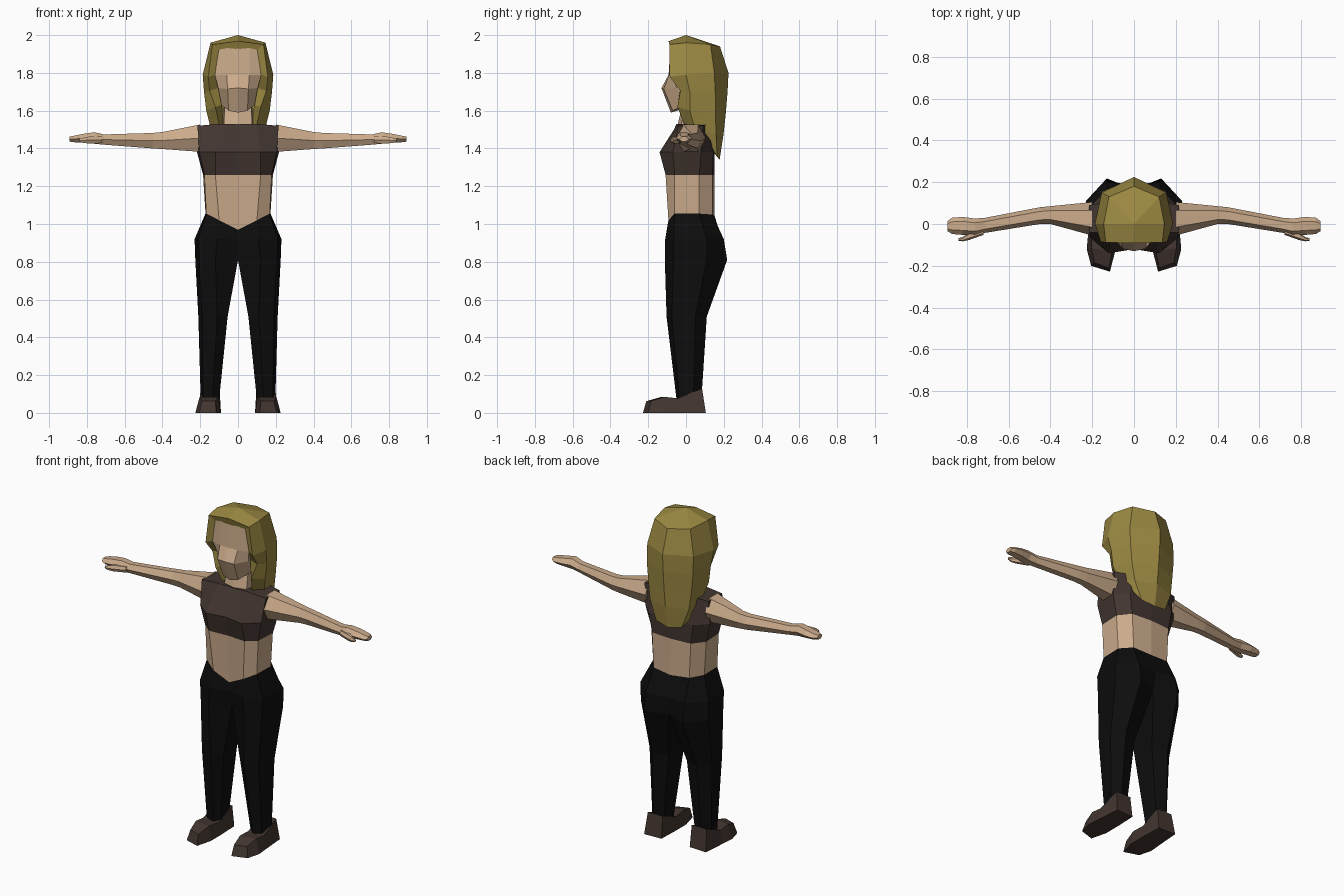
import bpy, bmesh


def material(name, rgb):
    m = bpy.data.materials.new(name)
    m.diffuse_color = (*rgb, 1)
    return m


SKIN = material("skin", (0.60, 0.41, 0.26))
HAIR = material("blonde hair", (0.33, 0.25, 0.055))
BROWN = material("dark brown", (0.055, 0.036, 0.030))
BLACK = material("black cloth", (0.004, 0.004, 0.004))


def loft(bm, rows, closed=False, cap_start=False, cap_end=False):
    """Join rows of points with quads."""
    vs = [[bm.verts.new(p) for p in row] for row in rows]
    n = len(rows[0])
    for a, b in zip(vs, vs[1:]):
        for i in range(n if closed else n - 1):
            j = (i + 1) % n
            bm.faces.new((a[i], a[j], b[j], b[i]))
    if cap_start:
        bm.faces.new(vs[0][::-1])
    if cap_end:
        bm.faces.new(vs[-1])


def part(name, mat, *lofts):
    """Build one half (x >= 0) and mirror it."""
    bm = bmesh.new()
    for rows, opts in lofts:
        loft(bm, rows, **opts)
    bmesh.ops.remove_doubles(bm, verts=bm.verts, dist=0.0005)
    bmesh.ops.recalc_face_normals(bm, faces=bm.faces)
    me = bpy.data.meshes.new(name)
    bm.to_mesh(me)
    bm.free()
    me.materials.append(mat)
    ob = bpy.data.objects.new(name, me)
    bpy.context.collection.objects.link(ob)
    ob.modifiers.new("mirror", 'MIRROR').merge_threshold = 0.001
    return ob


def level(z, *xy):
    return [(x, y, z) for x, y in xy]


# Shared body rows, from front centre round to back centre
waist = [(0, -.085, .97), (.10, -.093, 1.02), (.168, -.06, 1.055),
         (.172, .07, 1.055), (.12, .14, 1.05), (0, .152, 1.04)]
hem = level(1.26, (0, -.10), (.12, -.108), (.178, -.06), (.185, .07), (.13, .14), (0, .15))
bust = level(1.38, (0, -.12), (.12, -.14), (.205, -.07), (.217, .08), (.15, .145), (0, .15))
shoulder = [(0, -.05, 1.53), (.10, -.045, 1.53), (.215, -.04, 1.52),
            (.215, .09, 1.52), (.10, .11, 1.53), (0, .105, 1.53)]

part("midriff", SKIN, ([waist, hem], {}))
part("crop_top", BROWN, ([hem, bust, shoulder], dict(cap_end=True)))

# Trousers: pelvis, then a closed tube for the leg
hip = level(.92, (0, -.09), (.11, -.11), (.21, -.065), (.23, .11), (.13, .20), (0, .19))
crotch = level(.81, (0, -.06), (.12, -.112), (.205, -.065), (.226, .11), (.13, .218), (0, .165))
knee = level(.51, (.055, -.06), (.11, -.103), (.19, -.075), (.21, .05), (.15, .11), (.062, .08))
ankle = [(.10, -.02, .07), (.135, -.05, .07), (.185, -.035, .08),
         (.198, .04, .09), (.16, .084, .11), (.105, .065, .10)]
part("trousers", BLACK, ([waist, hip, crotch], {}),
     ([crotch, knee, ankle], dict(closed=True, cap_end=True)))

# Shoes, from toe to heel
part("shoes", BROWN, ([
    [(.115, -.228, 0), (.12, -.21, .062), (.19, -.185, .062), (.205, -.2, 0)],
    [(.09, -.13, 0), (.105, -.13, .085), (.203, -.115, .085), (.226, -.12, 0)],
    [(.09, -.04, 0), (.10, -.045, .077), (.203, -.045, .077), (.218, -.03, 0)],
    [(.095, .10, 0), (.098, .085, .13), (.197, .085, .13), (.208, .105, 0)],
], dict(closed=True, cap_start=True, cap_end=True)))


# Arms and hands
def arm_ring(x, y0, y1, z0, z1):
    d, zm = (y1 - y0) * .25, (z0 + z1) / 2
    return [(x, y0, zm), (x, y0 + d, z1), (x, y1 - d, z1),
            (x, y1, zm), (x, y1 - d, z0), (x, y0 + d, z0)]


part("arms", SKIN, ([arm_ring(*r) for r in (
    (.20, -.055, .105, 1.382, 1.527),
    (.40, .0, .085, 1.397, 1.487),
    (.45, .0, .08, 1.400, 1.482),
    (.71, -.042, .03, 1.420, 1.474),
    (.76, -.055, .026, 1.425, 1.486),
    (.82, -.052, .034, 1.430, 1.477),
    (.87, -.048, .03, 1.433, 1.467),
    (.892, -.034, .014, 1.436, 1.462),
)], dict(closed=True, cap_start=True, cap_end=True)))
part("thumbs", SKIN, ([arm_ring(*r) for r in (
    (.72, -.052, -.02, 1.428, 1.462),
    (.79, -.077, -.04, 1.426, 1.462),
    (.82, -.083, -.063, 1.430, 1.456),
    (.84, -.08, -.068, 1.436, 1.45),
)], dict(closed=True, cap_start=True, cap_end=True)))

# Neck and head
part("neck", SKIN, ([
    level(1.50, (0, -.05), (.075, -.03), (.085, .05), (0, .10)),
    level(1.65, (0, -.015), (.07, .0), (.075, .05), (0, .09)),
], {}))
part("head", SKIN, ([
    level(1.94, (0, -.083), (.06, -.082), (.10, -.075), (.10, .05), (0, .10)),
    level(1.79, (0, -.092), (.06, -.09), (.122, -.07), (.13, .05), (0, .12)),
    [(0, -.13, 1.72), (.055, -.118, 1.715), (.105, -.05, 1.72), (.11, .05, 1.72), (0, .12, 1.72)],
    [(0, -.08, 1.59), (.05, -.07, 1.60), (.088, -.015, 1.63), (.08, .05, 1.64), (0, .09, 1.64)],
], dict(cap_end=True)))

# Hair: inner rim, front edge, side, rear side, back centre
part("hair", HAIR, ([
    [(0, -.083, 1.925), (0, -.092, 1.968), (0, 0, 2.0), (0, 0, 2.0), (0, .18, 1.94)],
    [(.10, -.074, 1.922), (.135, -.088, 1.95), (.145, 0, 1.96), (.12, .13, 1.95), (0, .18, 1.94)],
    [(.12, -.068, 1.79), (.158, -.086, 1.78), (.187, 0, 1.79), (.155, .15, 1.80), (0, .225, 1.80)],
    [(.103, -.03, 1.72), (.15, -.03, 1.705), (.18, .02, 1.70), (.155, .155, 1.69), (0, .22, 1.70)],
    [(.085, 0, 1.63), (.12, -.045, 1.62), (.168, .02, 1.60), (.145, .155, 1.58), (0, .21, 1.58)],
    [(.075, .04, 1.53), (.10, -.01, 1.53), (.15, .04, 1.53), (.13, .16, 1.47), (0, .198, 1.47)],
    [(.07, .11, 1.47), (.10, .09, 1.45), (.125, .135, 1.41), (.085, .165, 1.355), (0, .178, 1.34)],
], dict(cap_end=True)))
